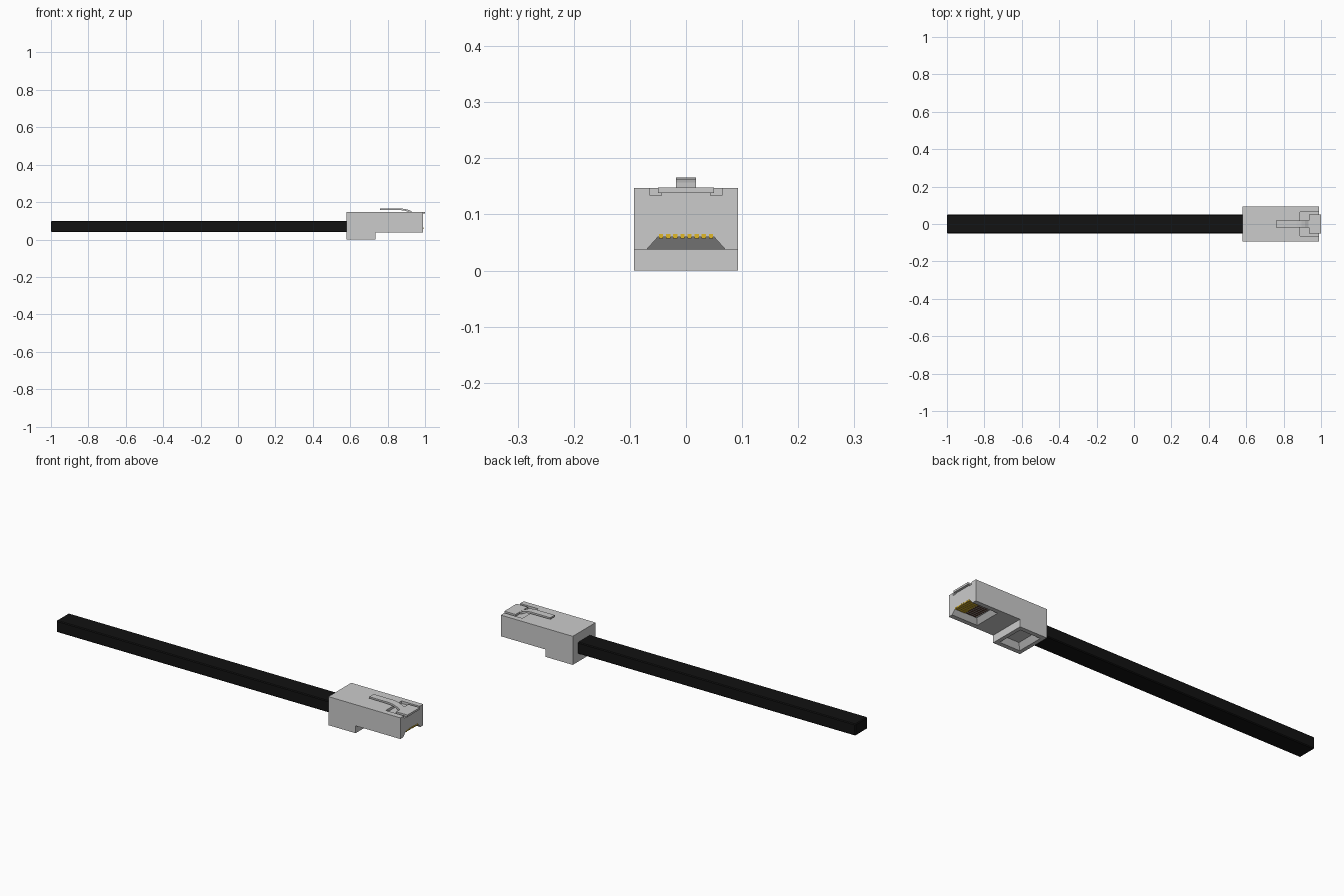
import bpy, bmesh

if "Cube" in bpy.data.objects:
    bpy.data.objects.remove(bpy.data.objects["Cube"])


def colour(name, rgb):
    m = bpy.data.materials.new(name)
    m.diffuse_color = (*rgb, 1)
    m.use_nodes = True
    m.node_tree.nodes["Principled BSDF"].inputs["Base Color"].default_value = m.diffuse_color
    return m


BLACK = colour("black", (0.006, 0.006, 0.006))
GOLD = colour("gold", (0.75, 0.48, 0.02))
COPPER = colour("copper", (0.12, 0.05, 0.03))


def finish(name, bm, mat=None):
    bmesh.ops.recalc_face_normals(bm, faces=bm.faces)
    me = bpy.data.meshes.new(name)
    bm.to_mesh(me)
    bm.free()
    ob = bpy.data.objects.new(name, me)
    bpy.context.collection.objects.link(ob)
    if mat:
        me.materials.append(mat)
    return ob


def extrude_y(name, profile, half, mat=None, y=0):
    """Extrude an (x, z) outline across the width."""
    bm = bmesh.new()
    face = bm.faces.new([bm.verts.new((x, y - half, z)) for x, z in profile])
    new = bmesh.ops.extrude_face_region(bm, geom=[face])["geom"]
    bmesh.ops.translate(bm, vec=(0, 2 * half, 0),
                        verts=[v for v in new if isinstance(v, bmesh.types.BMVert)])
    return finish(name, bm, mat)


def box(name, x0, x1, half, z0, z1, mat=None, y=0):
    return extrude_y(name, [(x0, z0), (x1, z0), (x1, z1), (x0, z1)], half, mat, y)


def frustum(name, low, z0, high, z1):
    """Tapered block; low and high are (x0, x1, half_width)."""
    bm = bmesh.new()
    rings = [[bm.verts.new(p) for p in ((a, -h, z), (b, -h, z), (b, h, z), (a, h, z))]
             for (a, b, h), z in ((low, z0), (high, z1))]
    for r in rings:
        bm.faces.new(r)
    for i in range(4):
        j = (i + 1) % 4
        bm.faces.new((rings[0][i], rings[0][j], rings[1][j], rings[1][i]))
    return finish(name, bm)


def cut(target, cutter):
    mod = target.modifiers.new(cutter.name, "BOOLEAN")
    mod.operation = "DIFFERENCE"
    mod.solver = "EXACT"
    mod.object = cutter
    cutter.hide_render = True
    cutter.hide_viewport = True


# Flat cable
cable = box("cable", -1, 0.62, 0.05, 0.04, 0.10, BLACK)
bevel = cable.modifiers.new("bevel", "BEVEL")
bevel.width = 0.004
bevel.segments = 1

# Plug housing with stepped underside
housing = extrude_y("plug_housing", [
    (0.58, 0), (0.735, 0), (0.735, 0.038), (0.99, 0.038), (0.99, 0.147), (0.58, 0.147)], 0.093)

# Contact opening, strain relief pocket and latch pocket
cut(housing, frustum("contact_cutter", (0.838, 1.05, 0.077), 0.03, (0.865, 1.05, 0.05), 0.06))
cut(housing, frustum("strain_cutter", (0.596, 0.719, 0.074), -0.005, (0.62, 0.695, 0.052), 0.026))
cut(housing, box("latch_cutter", 0.887, 1.05, 0.064, 0.134, 0.2))

# Eight contacts and the wire ends behind them
for i in range(8):
    y = (i - 3.5) * 0.0127
    box(f"contact_{i + 1}", 0.935, 0.9915, 0.0038, 0.057, 0.065, GOLD, y)
    box(f"wire_{i + 1}", 0.872, 0.935, 0.003, 0.0585, 0.065, COPPER, y)

# Springy latch arm
top = [(0.76, 0.166), (0.87, 0.166), (0.895, 0.163), (0.915, 0.157), (0.932, 0.148), (0.95, 0.147)]
bottom = [(0.95, 0.138), (0.928, 0.139), (0.911, 0.148), (0.893, 0.154), (0.87, 0.157), (0.76, 0.158)]
extrude_y("latch_arm", top + bottom, 0.018)

# Wide latch head overhanging the front, with a foot joining the pocket floor
box("latch_head", 0.936, 1.0, 0.05, 0.138, 0.148)
box("latch_foot", 0.945, 0.988, 0.044, 0.130, 0.140)
